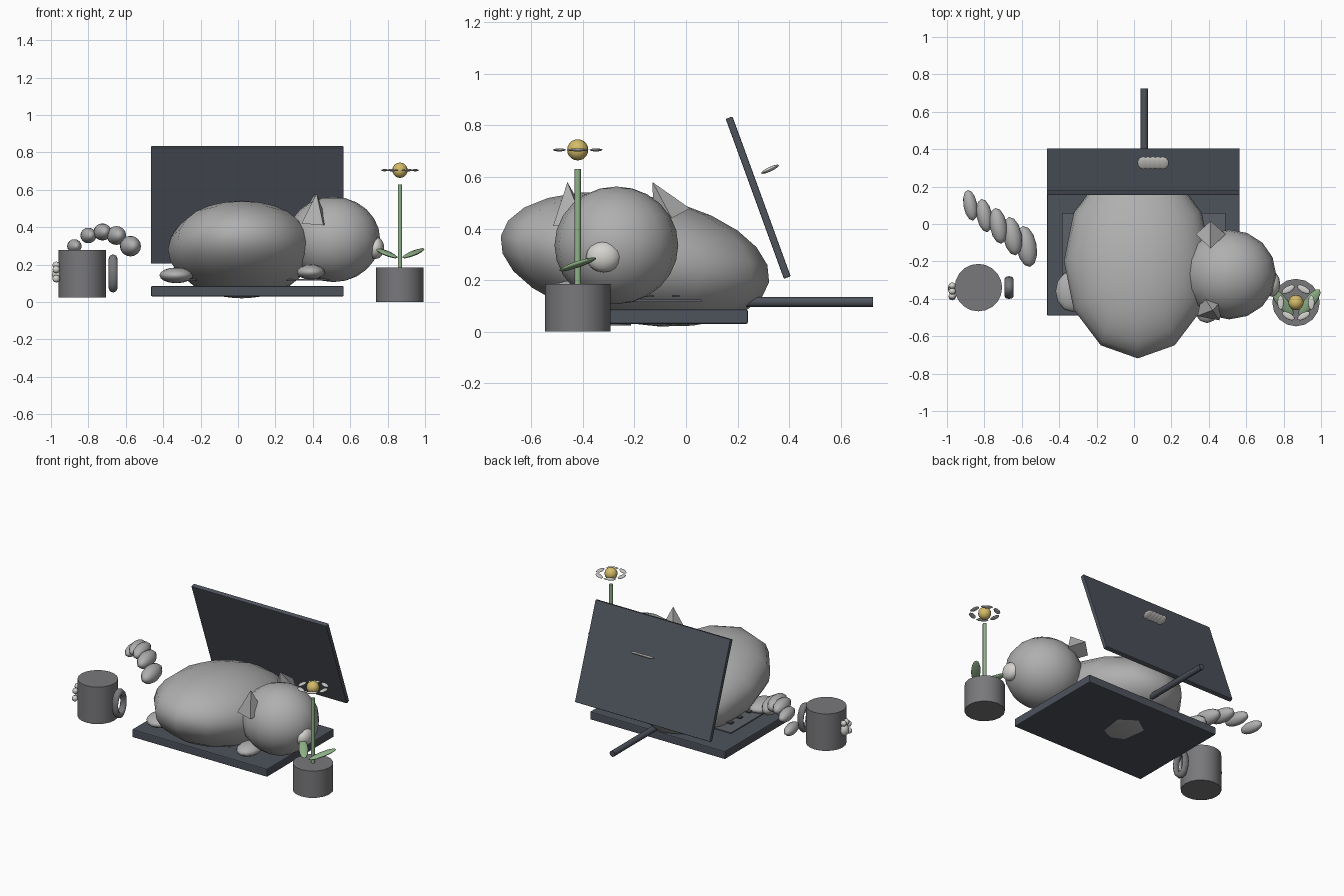
import bpy, math
from mathutils import Vector

if "Cube" in bpy.data.objects:
    bpy.data.objects.remove(bpy.data.objects["Cube"])


def material(name, r, g, b):
    m = bpy.data.materials.new(name)
    m.diffuse_color = (r, g, b, 1)
    m.use_nodes = True
    m.node_tree.nodes["Principled BSDF"].inputs["Base Color"].default_value = m.diffuse_color
    return m


FUR = material("fur_grey", .43, .43, .43)
PALE = material("pale_fur", .66, .65, .62)
DARK = material("laptop_charcoal", .075, .085, .105)
KEYS = material("key_grey", .11, .12, .14)
CLAY = material("ceramic_grey", .19, .19, .20)
GREEN = material("plant_green", .28, .45, .25)
YELLOW = material("flower_yellow", .66, .50, .14)


def finish(name, mat, smooth=True):
    o = bpy.context.object
    o.name = name
    o.data.materials.append(mat)
    if smooth:
        bpy.ops.object.shade_smooth_by_angle(angle=math.radians(50))
    return o


def ball(name, loc, size, mat, rot=(0, 0, 0), seg=12, rings=8):
    bpy.ops.mesh.primitive_uv_sphere_add(segments=seg, ring_count=rings, location=loc, rotation=rot)
    o = finish(name, mat)
    o.scale = size
    return o


def box(name, loc, size, mat, rot=(0, 0, 0), bevel=0):
    bpy.ops.mesh.primitive_cube_add(size=1, location=loc, rotation=rot)
    o = finish(name, mat, False)
    o.scale = size
    if bevel:
        bpy.ops.object.transform_apply(location=False, rotation=False, scale=True)
        b = o.modifiers.new("bevel", 'BEVEL')
        b.width, b.segments = bevel, 2
    return o


def tube(name, loc, r, h, mat, rot=(0, 0, 0), sides=20):
    bpy.ops.mesh.primitive_cylinder_add(vertices=sides, radius=r, depth=h, location=loc, rotation=rot)
    return finish(name, mat)


def ear(name, base, tip, r):
    base, tip = Vector(base), Vector(tip)
    d = tip - base
    bpy.ops.mesh.primitive_cone_add(vertices=4, radius1=r, radius2=0, depth=d.length,
                                    location=(base + tip) / 2,
                                    rotation=d.to_track_quat('Z', 'Y').to_euler())
    return finish(name, FUR, False)


# Laptop: base, leaning screen, keyboard and rear cable
box("laptop_base", (.05, -.125, .058), (1.03, .73, .055), DARK, bevel=.006)
box("laptop_screen", (.05, .28, .52), (1.03, .028, .66), DARK, (math.radians(20), 0, 0), .004)
box("keyboard_plate", (.052, -.14, .12), (.875, .4, .009), KEYS)
for i in range(9):
    for j in range(3):
        box("key", (-.31 + i * .09, -.24 + j * .1, .138), (.035, .03, .008), DARK)
tube("rear_cable", (.055, .46, .115), .02, .53, DARK, (math.pi / 2, 0, 0), 12)

# Small emblem of flattened pads floating behind the screen
for i in range(5):
    ball("screen_pad", (.05 + i * .026, .326, .63), (.032, .038, .009), PALE, (math.radians(25), 0, 0), 10, 6)

# Sleeping cat body and head
ball("cat_body", (.02, -.198, .281), (.395, .528, .25), FUR, (math.radians(-9.7), 0, 0), 12, 12)
ball("cat_head", (.51, -.27, .335), (.25, .24, .228), FUR, seg=16, rings=12)
ear("front_ear", (.41, -.445, .42), (.42, -.46, .58), .085)
ear("back_ear", (.41, -.055, .44), (.41, -.13, .58), .08)
ball("snout", (.735, -.32, .29), (.047, .068, .06), PALE)

# Paws
ball("left_paw", (-.33, -.36, .143), (.09, .11, .042), FUR)
ball("right_paw", (.39, -.43, .16), (.075, .1, .04), FUR)

# Tail made of five overlapping segments along an arc
for i in range(5):
    z = .375 - .019 * (i - 2) ** 2
    r = .037 + .0045 * i
    ball("tail_segment", (-.875 + .075 * i, .10 - .055 * i, z),
         (r, .083 + .007 * i, r), FUR, (0, 0, math.radians(10)))

# Mug with handle and raised pads on its side
tube("mug", (-.832, -.34, .152), .127, .255, CLAY)
bpy.ops.mesh.primitive_torus_add(major_segments=16, minor_segments=8, major_radius=.078,
                                 minor_radius=.024, location=(-.668, -.34, .153),
                                 rotation=(0, math.pi / 2, 0))
handle = finish("mug_handle", CLAY)
handle.scale = (1, .6, 1)
ball("mug_pad", (-.968, -.345, .145), (.028, .03, .04), PALE, seg=10, rings=6)
for y, z in ((-.385, .175), (-.36, .197), (-.33, .197), (-.39, .125)):
    ball("mug_small_pad", (-.972, y, z), (.02, .018, .02), PALE, seg=8, rings=6)

# Flower pot, stem and blossom
PX, PY = .866, -.42
tube("flower_pot", (PX, PY, .0925), .127, .185, CLAY, sides=16)
tube("stem", (PX, PY, .4), .0125, .46, GREEN, sides=10)
ball("flower_centre", (PX, PY, .705), (.041, .041, .041), YELLOW, seg=16, rings=10)
for i in range(6):
    a = math.tau * i / 6
    ball("petal", (PX + .082 * math.cos(a), PY + .082 * math.sin(a), .705),
         (.018, .04, .006), PALE, (0, 0, a), 8, 6)

# Two leaves spreading sideways and back
for s in (-1, 1):
    d = Vector((s * .055, .07, .025))
    ball("leaf", (PX + s * .072, PY, .261), (.03, .012, .093), GREEN,
         d.to_track_quat('Z', 'Y').to_euler(), 8, 6)
